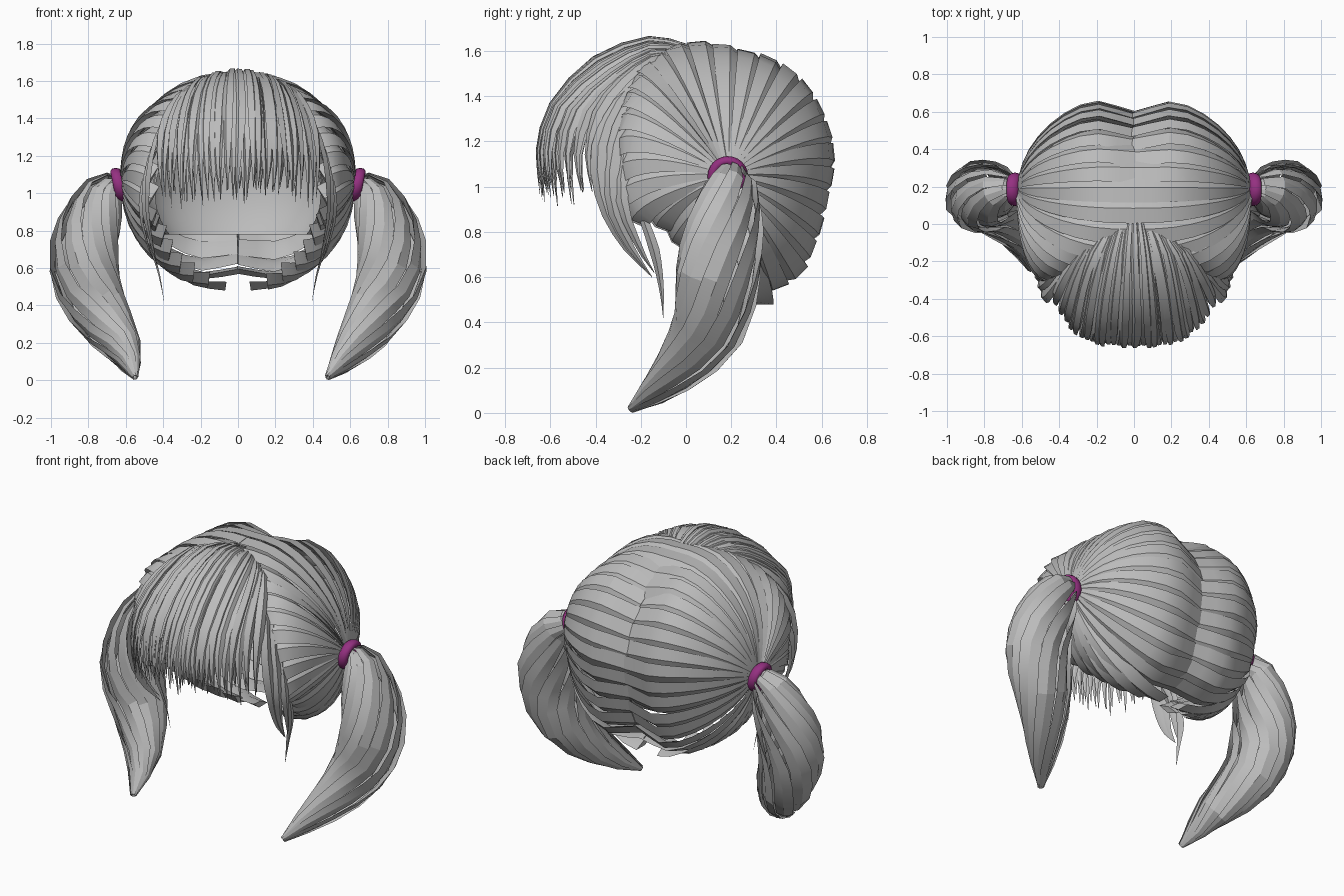
import bpy, bmesh, math, random
from mathutils import Vector as V

if "Cube" in bpy.data.objects:
    bpy.data.objects.remove(bpy.data.objects["Cube"])

random.seed(4)


def material(name, rgb):
    m = bpy.data.materials.new(name)
    m.diffuse_color = (*rgb, 1)
    m.use_nodes = True
    m.node_tree.nodes["Principled BSDF"].inputs["Base Color"].default_value = m.diffuse_color
    return m


HAIR = material("grey hair", (0.5, 0.5, 0.5))
BAND = material("magenta band", (0.30, 0.03, 0.22))


def finish(bm, name, mat, angle=30):
    bmesh.ops.recalc_face_normals(bm, faces=bm.faces)
    me = bpy.data.meshes.new(name)
    bm.to_mesh(me)
    bm.free()
    me.materials.append(mat)
    ob = bpy.data.objects.new(name, me)
    bpy.context.collection.objects.link(ob)
    bpy.ops.object.select_all(action='DESELECT')
    bpy.context.view_layer.objects.active = ob
    ob.select_set(True)
    bpy.ops.object.shade_smooth_by_angle(angle=math.radians(angle))
    return ob


def spline(pts, t):
    """Point on a Catmull-Rom curve, t in 0..1."""
    p = [V(q) for q in pts]
    p = [2 * p[0] - p[1]] + p + [2 * p[-1] - p[-2]]
    f = t * (len(p) - 3)
    i = min(int(f), len(p) - 4)
    f -= i
    a, b, c, d = p[i:i + 4]
    return 0.5 * (2 * b + (c - a) * f + (2 * a - 5 * b + 4 * c - d) * f * f
                  + (3 * b - a - 3 * c + d) * f ** 3)


def strand(bm, pts, outs, widths, ridge=0.2, tilt=0.0):
    """Ridged lock of hair: a four-sided section swept along pts."""
    rings = []
    for i, p in enumerate(pts):
        tan = (pts[min(i + 1, len(pts) - 1)] - pts[max(i - 1, 0)]).normalized()
        side = tan.cross(outs[i]).normalized()
        up = side.cross(tan)
        side, up = (side * math.cos(tilt) + up * math.sin(tilt),
                    up * math.cos(tilt) - side * math.sin(tilt))
        w = max(widths[i], 0.003)
        rings.append([bm.verts.new(p + q) for q in
                      (side * w / 2, up * w * ridge, -side * w / 2, -up * w * ridge * 0.6)])
    for a, b in zip(rings, rings[1:]):
        for k in range(4):
            bm.faces.new((a[k], a[(k + 1) % 4], b[(k + 1) % 4], b[k]))
    bm.faces.new(rings[0])
    bm.faces.new(rings[-1][::-1])


CENTRE = V((0, 0.15, 1.07))
KNOT = V((0.62, 0.19, 1.05))

# Root line of one half of the head: up the hairline, over the parting, down to the nape
ROOTS = [(0.43, -0.12, 0.84), (0.45, -0.25, 0.88), (0.46, -0.28, 1.05), (0.43, -0.28, 1.25),
         (0.3, -0.22, 1.45), (0.1, -0.13, 1.58), (0, 0.05, 1.64), (0, 0.27, 1.62),
         (0, 0.45, 1.54), (0, 0.57, 1.42), (0, 0.65, 1.25), (0, 0.68, 1.08), (0, 0.65, 0.92),
         (0, 0.6, 0.75), (0, 0.52, 0.58), (0, 0.38, 0.5), (0.16, 0.24, 0.53),
         (0.33, 0.08, 0.65), (0.43, -0.12, 0.84)]


def even_roots(n):
    """Evenly spaced (root, direction along the root line) pairs, and their spacing."""
    fine = [spline(ROOTS, k / 400) for k in range(401)]
    lens = [0]
    for a, b in zip(fine, fine[1:]):
        lens.append(lens[-1] + (b - a).length)
    out, j = [], 0
    for k in range(n):
        while lens[j] < lens[-1] * k / n:
            j += 1
        out.append((fine[j], (fine[(j + 6) % 400] - fine[(j - 6) % 400]).normalized()))
    return out, lens[-1] / n


def head_half(s, name):
    bm = bmesh.new()
    roots, gap = even_roots(32)
    for r, along in roots:
        pts, outs, ws = [], [], []
        backness = min(max((r.y - 0.1) / 0.4, 0.15), 1) if r.x < 0.05 else 0
        lift = random.uniform(0.98, 1.01)
        level = abs(r.y - KNOT.y) / (r - KNOT).yz.length
        for k in range(11):
            t = k / 10
            a = t * math.pi / 2
            # rounded lobe that dips into the parting, arched on the way to the knot
            c = math.cos(a) ** 1.1 * lift * (1 - 0.2 * backness * math.exp(-(t / 0.15) ** 2))
            p = KNOT + (r - KNOT) * max(c, 0.06)
            p.x = r.x + (KNOT.x - r.x) * math.sin(a)
            p.z += 0.045 * level * math.sin(math.pi * t)
            pts.append(V((s * p.x, p.y, p.z)))
            ws.append(gap * 1.35 * max(math.cos(a), 0.22))
        al = V((s * along.x, along.y, along.z))
        for k, p in enumerate(pts):
            n = al.cross(pts[min(k + 1, 10)] - pts[max(k - 1, 0)]).normalized()
            outs.append(n if n.dot(p - CENTRE) > 0 else -n)
        strand(bm, pts, outs, ws, 0.16, s * 0.25)
    finish(bm, name, HAIR)


def ponytail(s, name, tip_x):
    bm = bmesh.new()
    axis = [(0.62, 0.19, 1.07), (0.72, 0.2, 1.0), (0.80, 0.17, 0.81), (0.825, 0.14, 0.6),
            (0.75, 0.1, 0.38), (0.62, -0.05, 0.18), (tip_x, -0.245, 0.015)]
    n = 9
    for j in range(n):
        pts, outs, ws = [], [], []
        for k in range(13):
            t = k / 12
            c = spline(axis, t)
            tan = (spline(axis, min(t + .02, 1)) - spline(axis, max(t - .02, 0))).normalized()
            u = tan.cross(V((0, 1, 0))).normalized()
            v = tan.cross(u)
            a = 2 * math.pi * j / n + 2.9 * t
            rad = 0.012 + 0.155 * math.sin(math.pi * t ** 0.95) ** 0.9
            d = u * math.cos(a) + v * math.sin(a)
            p = c + d * rad
            pts.append(V((s * p.x, p.y, p.z)))
            outs.append(V((s * d.x, d.y, d.z)))
            ws.append(0.022 + 0.1 * math.sin(math.pi * t) ** 0.9)
        strand(bm, pts, outs, ws, 0.14, 0.25 * s)
    finish(bm, name, HAIR, 20)


# Fringe: two layers of pointed strands fanning forward from the parting
def fringe():
    bm = bmesh.new()
    for layer, n in ((0, 31), (1, 24)):
        for j in range(n):
            u = 2 * j / (n - 1) - 1
            q, f = u * u, u ** 4
            drop = random.uniform(-0.03, 0.07) if layer == 0 else random.uniform(0.0, 0.1)
            sway = random.uniform(-0.012, 0.012)
            mid = [V((0.17 * u, 0.01 - 0.06 * q, 1.615 - 0.04 * q)),
                   V((0.28 * u, -0.16 + 0.01 * q, 1.65 - 0.09 * q)),
                   V((0.36 * u + sway, -0.40 + 0.12 * q, 1.56 - 0.1 * q)),
                   V((0.41 * u + sway, -0.585 + 0.17 * f + 0.03 * q, 1.36 - 0.04 * q)),
                   V((0.425 * u, -0.65 + 0.18 * f + 0.04 * q, 1.16 - 0.02 * q)),
                   V((0.415 * u - sway, -0.64 + 0.18 * f + 0.05 * q, 0.97 - 0.05 * q + drop))]
            pts, outs, ws = [], [], []
            off = random.uniform(-0.008, 0.008) - 0.02 * layer
            for k in range(11):
                t = k / 10
                p = spline(mid, t)
                d = (p - V((0, 0.05, 1.05))).normalized()
                pts.append(p + d * off)
                outs.append(d)
                ws.append(0.066 * min(0.45 + 1.2 * t, 1, 2.4 * (1 - t)))
            strand(bm, pts, outs, ws, 0.26, random.uniform(0.2, 0.6) * (1 if u > 0 else -1))
    finish(bm, "fringe", HAIR)


# Long loose locks framing the face
LOCKS = [(0.10, [(0.12, -0.09, 1.57), (0.35, -0.2, 1.45), (0.46, -0.31, 1.2),
                 (0.5, -0.33, 0.95), (0.47, -0.26, 0.76), (0.43, -0.15, 0.6)]),
         (0.08, [(0.14, -0.1, 1.56), (0.37, -0.27, 1.42), (0.46, -0.38, 1.2),
                 (0.485, -0.37, 0.95), (0.46, -0.28, 0.75), (0.43, -0.16, 0.61)]),
         (0.07, [(0.2, -0.1, 1.53), (0.4, -0.2, 1.38), (0.48, -0.27, 1.15),
                 (0.52, -0.28, 0.92), (0.48, -0.2, 0.72), (0.44, -0.14, 0.62)]),
         (0.05, [(0.44, -0.24, 1.1), (0.48, -0.2, 0.9), (0.46, -0.14, 0.72),
                 (0.42, -0.11, 0.56), (0.395, -0.1, 0.42)])]


def side_locks(s, name):
    bm = bmesh.new()
    for w, path in LOCKS:
        pts = [spline(path, k / 12) for k in range(13)]
        pts = [V((s * p.x, p.y, p.z)) for p in pts]
        outs = [V((s * 0.9, -0.5, 0.1 + 0.5 * (p.z > 1.35))).normalized() for p in pts]
        ws = [w * min(0.4 + 0.1 * k, 1, 0.16 * (12 - k)) for k in range(13)]
        strand(bm, pts, outs, ws, 0.22, 0.2 * s)
    finish(bm, name, HAIR)


# Inner cap lining the back of the head
def inner_cap():
    bm = bmesh.new()
    bmesh.ops.create_uvsphere(bm, u_segments=32, v_segments=20, radius=1)
    for v in bm.verts:
        v.co = V((v.co.x * 0.5, v.co.y * 0.36 + 0.16, v.co.z * 0.47 + 1.07))
    for co, no in (((0, 0, 0.78), (0, 0, -1)), ((0, -0.02, 1.1), (0, -1, -0.25))):
        bmesh.ops.bisect_plane(bm, geom=bm.verts[:] + bm.edges[:] + bm.faces[:],
                               plane_co=co, plane_no=no, clear_outer=True)
    finish(bm, "inner_cap", HAIR, 40)


# Rounded hair band around each ponytail root
def hair_band(s, name):
    bm = bmesh.new()
    rings = []
    for i in range(24):
        a = 2 * math.pi * i / 24
        ring = []
        for k in range(10):
            b = 2 * math.pi * k / 10
            r = 0.066 + 0.024 * math.cos(b)
            x = 0.034 * math.sin(b) + 0.2 * r * math.sin(a)
            ring.append(bm.verts.new((s * (0.636 + x), 0.185 + r * math.cos(a),
                                      1.045 + r * math.sin(a))))
        rings.append(ring)
    for i in range(24):
        a, b = rings[i], rings[(i + 1) % 24]
        for k in range(10):
            bm.faces.new((a[k], a[(k + 1) % 10], b[(k + 1) % 10], b[k]))
    finish(bm, name, BAND, 60)


for s, tag, tip in ((1, "right", 0.48), (-1, "left", 0.55)):
    head_half(s, "head_hair_" + tag)
    ponytail(s, "ponytail_" + tag, tip)
    side_locks(s, "side_locks_" + tag)
    hair_band(s, "hair_band_" + tag)
fringe()
inner_cap()
